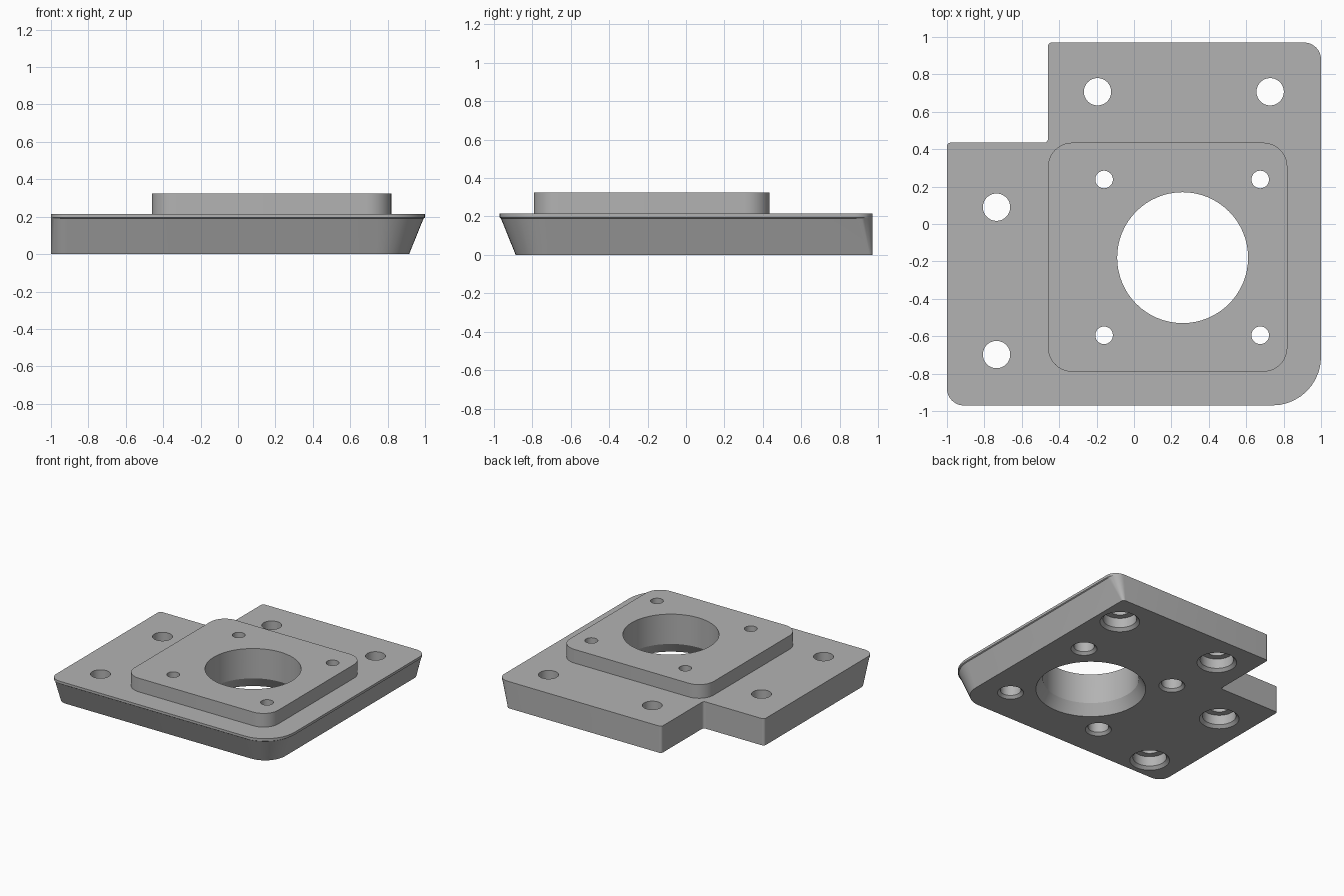
import bpy
import bmesh
from math import cos, sin, pi
from mathutils import Vector

if "Cube" in bpy.data.objects:
    bpy.data.objects.remove(bpy.data.objects["Cube"])

grey = bpy.data.materials.new("plain grey")
grey.use_nodes = True
grey.diffuse_color = (0.45, 0.45, 0.45, 1)
grey.node_tree.nodes["Principled BSDF"].inputs["Base Color"].default_value = (0.45, 0.45, 0.45, 1)


def rounded(corners, steps=10):
    """Right-angled outline of (x, y, radius) corners, each rounded by an arc."""
    pts = []
    for i, (x, y, r) in enumerate(corners):
        p = Vector((x, y))
        before = (Vector(corners[i - 1][:2]) - p).normalized()
        after = (Vector(corners[(i + 1) % len(corners)][:2]) - p).normalized()
        centre = p + r * (before + after)
        for s in range(steps + 1):
            t = s / steps * pi / 2
            pts.append(centre - r * (after * cos(t) + before * sin(t)))
    return pts


def circle(x, y, r, n=64):
    return [Vector((x + r * cos(2 * pi * i / n), y + r * sin(2 * pi * i / n))) for i in range(n)]


def loft(bm, sections):
    """Closed solid through (outline, height) sections with equal point counts."""
    loops = [[bm.verts.new((p.x, p.y, z)) for p in pts] for pts, z in sections]
    n = len(loops[0])
    for low, high in zip(loops, loops[1:]):
        for i in range(n):
            j = (i + 1) % n
            bm.faces.new((low[i], low[j], high[j], high[i]))
    bm.faces.new(loops[0][::-1])
    bm.faces.new(loops[-1])


def make_object(name, bm):
    bmesh.ops.recalc_face_normals(bm, faces=bm.faces)
    mesh = bpy.data.meshes.new(name)
    bm.to_mesh(mesh)
    bm.free()
    mesh.materials.append(grey)
    obj = bpy.data.objects.new(name, mesh)
    bpy.context.collection.objects.link(obj)
    return obj


def plate_outline(inset, big, small):
    """Notched outline; only the front and right sides move inwards."""
    right, front = 1 - inset, -0.97 + inset
    return rounded([(-1, front, 0.09), (right, front, big), (right, 0.97, small),
                    (-0.46, 0.97, 0.02), (-0.46, 0.435, 0.02), (-1, 0.435, 0.02)])


# Base plate: tapered front and right sides under a thin straight lip
TOP = 0.215
lip = plate_outline(0, 0.26, 0.09)
bm = bmesh.new()
loft(bm, [(plate_outline(0.085, 0.18, 0.02), 0),
          (plate_outline(0.008, 0.252, 0.082), 0.19),
          (lip, 0.195), (lip, TOP)])
base = make_object("base_plate", bm)

# Raised pad around the large bore
pad = rounded([(-0.46, -0.79, 0.13), (0.82, -0.79, 0.13),
               (0.82, 0.435, 0.13), (-0.46, 0.435, 0.13)])
bm = bmesh.new()
loft(bm, [(pad, TOP), (pad, 0.325)])
raised_pad = make_object("raised_pad", bm)

# Hole profiles: (radius, height) from underside to above the top
bore = [(0.40, -0.05), (0.40, 0), (0.35, 0.085), (0.35, 0.5)]
screw = [(0.095, -0.05), (0.095, 0), (0.075, 0.02), (0.075, 0.1), (0.047, 0.1), (0.047, 0.5)]
bolt = [(0.145, -0.05), (0.145, 0), (0.122, 0.022), (0.122, 0.1), (0.073, 0.1), (0.073, 0.5)]
holes = [(0.26, -0.18, bore)]
holes += [(x, y, screw) for x in (-0.16, 0.675) for y in (-0.595, 0.238)]
holes += [(x, y, bolt) for x, y in ((-0.195, 0.707), (0.728, 0.707), (-0.735, 0.09), (-0.735, -0.698))]

bm = bmesh.new()
for x, y, profile in holes:
    loft(bm, [(circle(x, y, r), z) for r, z in profile])
cutter = make_object("hole_cutter", bm)
cutter.hide_render = True

# Cut the holes, then shade curved walls smooth and keep edges sharp
for obj in (base, raised_pad):
    cut = obj.modifiers.new("holes", "BOOLEAN")
    cut.operation = "DIFFERENCE"
    cut.solver = "EXACT"
    cut.object = cutter
    bpy.ops.object.select_all(action="DESELECT")
    obj.select_set(True)
    bpy.context.view_layer.objects.active = obj
    bpy.ops.object.modifier_apply(modifier=cut.name)
    bpy.ops.object.shade_smooth_by_angle(angle=pi / 7)
bpy.data.objects.remove(cutter)
